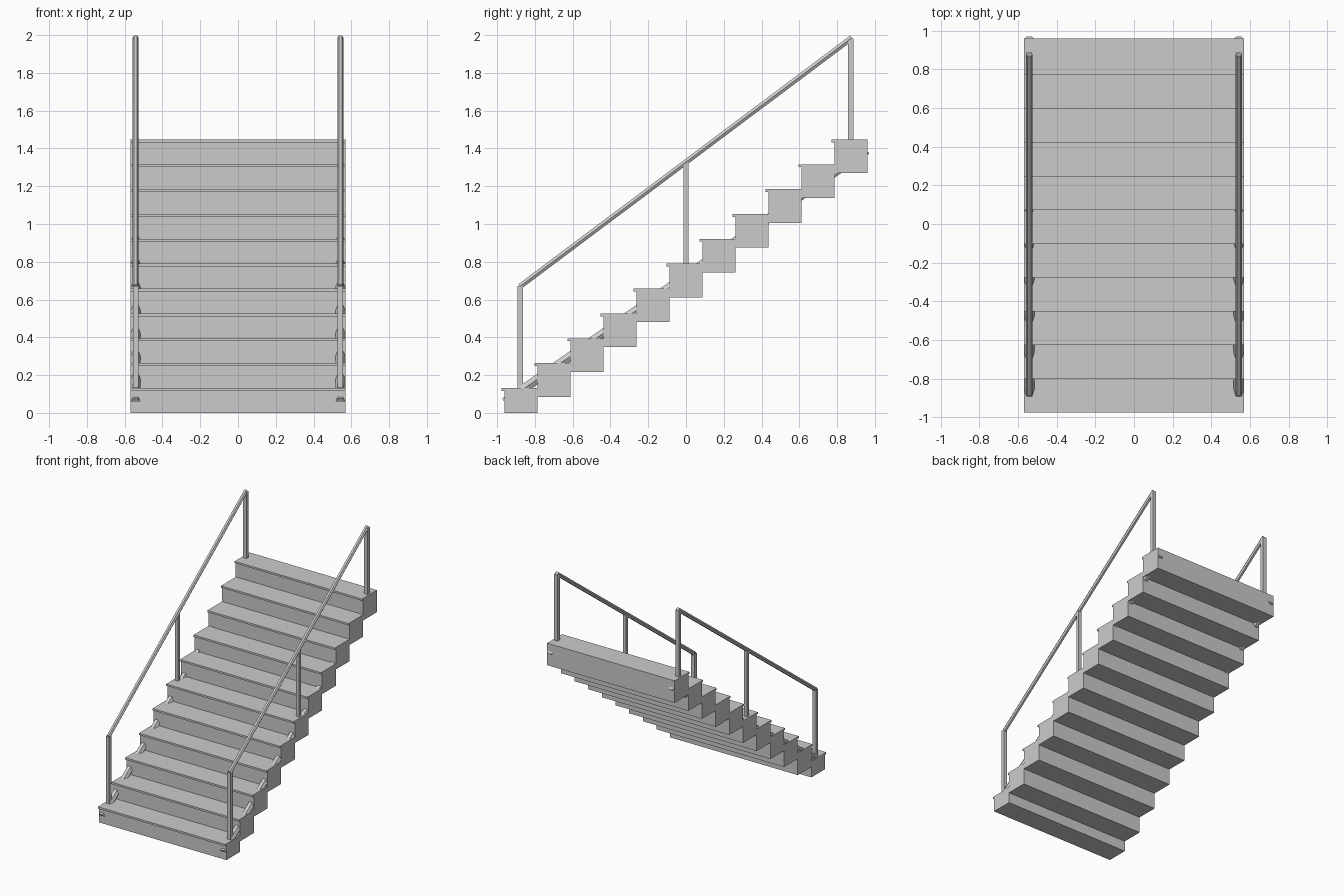
import bpy, bmesh
from mathutils import Vector

cube = bpy.data.objects.get("Cube")
if cube:
    bpy.data.objects.remove(cube)

STEPS, RISE, HALF_W = 11, 0.1316, 0.57
FRONT, DEPTH = -0.962, 0.1747
BLOCK, NOSE, LIP = 0.178, 0.014, 0.015
SIDE_X = 0.542

grey = bpy.data.materials.new("plain grey")
grey.use_nodes = True
colour = (0.6, 0.6, 0.6, 1)
grey.diffuse_color = colour
grey.node_tree.nodes["Principled BSDF"].inputs["Base Color"].default_value = colour


def finish(name, bm):
    bmesh.ops.recalc_face_normals(bm, faces=bm.faces)
    mesh = bpy.data.meshes.new(name)
    bm.to_mesh(mesh)
    bm.free()
    mesh.materials.append(grey)
    obj = bpy.data.objects.new(name, mesh)
    bpy.context.collection.objects.link(obj)
    return obj


def bar(name, start, end, radius, sides, turn=0.0):
    """Straight prism between two points, with a regular cross-section."""
    start, end = Vector(start), Vector(end)
    along = (end - start).normalized()
    across = Vector((1, 0, 0))
    up = across.cross(along)
    bm = bmesh.new()
    rings = []
    for p in (start, end):
        ring = []
        for i in range(sides):
            a = 6.283185 * (i + turn) / sides
            offset = across * math.cos(a) + up * math.sin(a)
            ring.append(bm.verts.new(p + offset * radius))
        rings.append(ring)
    for i in range(sides):
        j = (i + 1) % sides
        bm.faces.new((rings[0][i], rings[0][j], rings[1][j], rings[1][i]))
    for ring in rings:
        bm.faces.new(ring)
    return finish(name, bm)


import math

# Flight of steps: stepped side profile with small nosings, extruded across
profile = []
for n in range(STEPS):
    y, top = FRONT + n * DEPTH, (n + 1) * RISE
    profile += [(y, top - LIP), (y - NOSE, top - LIP), (y - NOSE, top), (y + DEPTH, top)]
for n in reversed(range(STEPS)):
    y, bottom = FRONT + n * DEPTH, max(0, (n + 1) * RISE - BLOCK)
    profile += [(y + DEPTH, bottom), (y, bottom)]

bm = bmesh.new()
face = bm.faces.new([bm.verts.new((-HALF_W, y, z)) for y, z in profile])
side = bmesh.ops.extrude_face_region(bm, geom=[face])
moved = [v for v in side["geom"] if isinstance(v, bmesh.types.BMVert)]
bmesh.ops.translate(bm, verts=moved, vec=(2 * HALF_W, 0, 0))
finish("steps", bm)

# Each side: sloping support tube, handrail and three posts
RAIL_LOW, RAIL_HIGH = (-0.88, 0.669), (0.878, 1.986)
slope = (RAIL_HIGH[1] - RAIL_LOW[1]) / (RAIL_HIGH[0] - RAIL_LOW[0])
for label, x in (("left", SIDE_X), ("right", -SIDE_X)):
    bar(f"{label}_support_tube", (x, -0.961, 0.057), (x, 0.957, 1.392), 0.027, 6)
    bar(f"{label}_handrail", (x, *RAIL_LOW), (x, *RAIL_HIGH), 0.0165, 6)
    for part, y, foot, width in (("front", -0.877, 0, 0.03),
                                 ("middle", 0.0, 5, 0.026),
                                 ("back", 0.873, 10, 0.03)):
        top = RAIL_LOW[1] + slope * (y - RAIL_LOW[0])
        bar(f"{label}_{part}_post", (x, y, (foot + 1) * RISE - 0.02), (x, y, top),
            width * math.sqrt(0.5), 4, 0.5)
